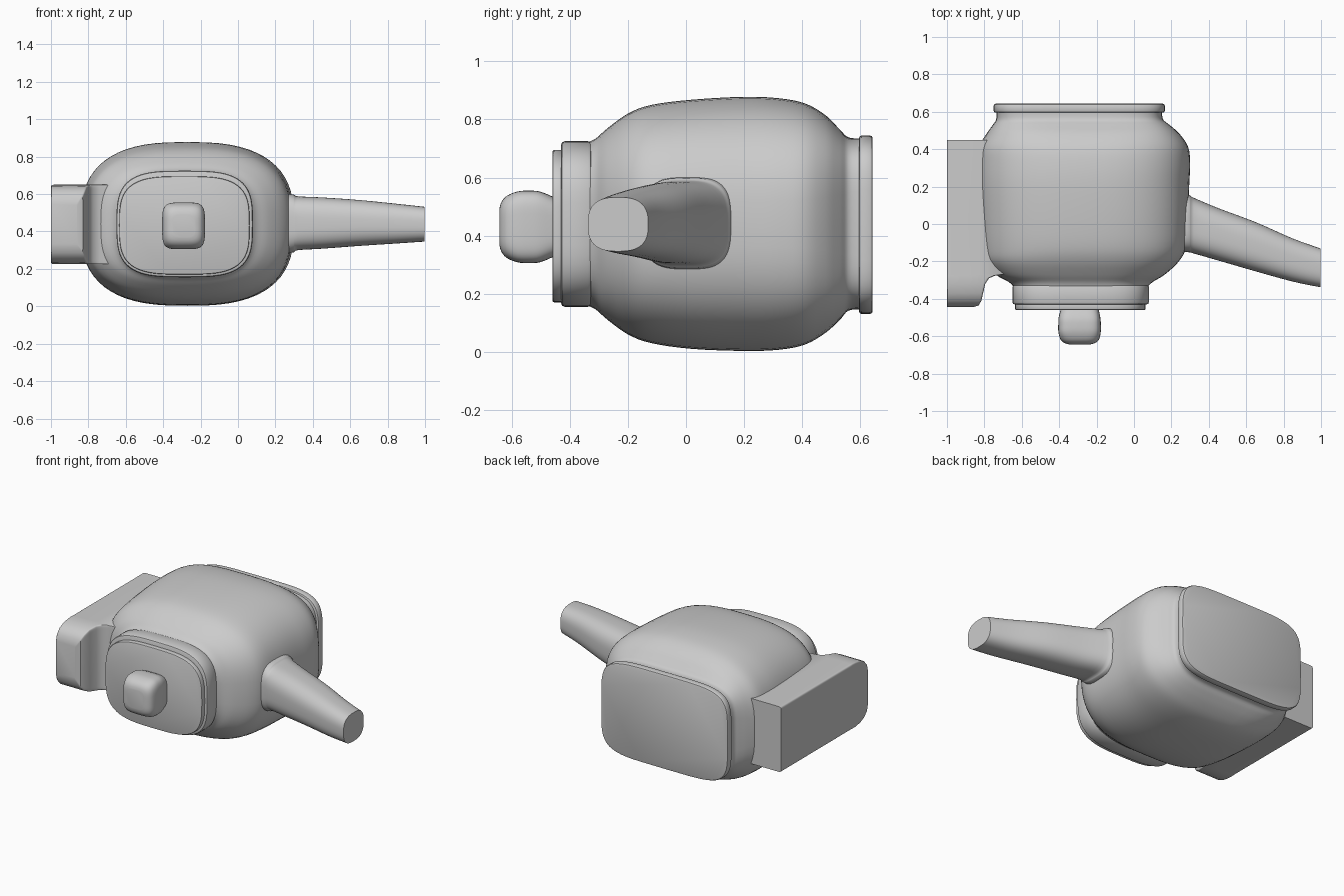
import bpy, bmesh
from math import cos, sin, tau, copysign, radians


def spline(rows, steps):
    """Catmull-Rom interpolation of section rows."""
    out = []
    for i in range(len(rows) - 1):
        a, b = rows[max(i - 1, 0)], rows[i]
        c, d = rows[i + 1], rows[min(i + 2, len(rows) - 1)]
        for s in range(steps):
            t = s / steps
            out.append([0.5 * (2 * q + (r - p) * t + (2 * p - 5 * q + 4 * r - w) * t * t
                               + (3 * q - p - 3 * r + w) * t ** 3)
                        for p, q, r, w in zip(a, b, c, d)])
    return out + [list(rows[-1])]


def loft(name, axis, rows, steps=1, sides=64, angle=35):
    """Rows: position on axis, low/high across, low/high z, squareness exponent."""
    bm = bmesh.new()
    rings = []
    for p, u0, u1, z0, z1, n in spline(rows, steps):
        ring = []
        for k in range(sides):
            c, s = cos(tau * k / sides), sin(tau * k / sides)
            u = (u0 + u1) / 2 + (u1 - u0) / 2 * copysign(abs(c) ** (2 / n), c)
            z = (z0 + z1) / 2 + (z1 - z0) / 2 * copysign(abs(s) ** (2 / n), s)
            ring.append(bm.verts.new((u, p, z) if axis == 'y' else (p, u, z)))
        rings.append(ring)
    for a, b in zip(rings, rings[1:]):
        for k in range(sides):
            j = (k + 1) % sides
            bm.faces.new((a[k], a[j], b[j], b[k]))
    bm.faces.new(rings[0])
    bm.faces.new(rings[-1])
    bmesh.ops.recalc_face_normals(bm, faces=bm.faces)
    me = bpy.data.meshes.new(name)
    bm.to_mesh(me)
    bm.free()
    ob = bpy.data.objects.new(name, me)
    bpy.context.collection.objects.link(ob)
    bpy.ops.object.select_all(action='DESELECT')
    ob.select_set(True)
    bpy.context.view_layer.objects.active = ob
    bpy.ops.object.shade_smooth_by_angle(angle=radians(angle))
    return ob


def slab(name, y0, y1, u0, u1, z0, z1, n, r):
    """Flat rounded plate with softened rims."""
    q = r * 0.3
    return loft(name, 'y', [
        (y0, u0 + r, u1 - r, z0 + r, z1 - r, n),
        (y0 + q, u0 + q, u1 - q, z0 + q, z1 - q, n),
        (y0 + r, u0, u1, z0, z1, n),
        (y1 - r, u0, u1, z0, z1, n),
        (y1 - q, u0 + q, u1 - q, z0 + q, z1 - q, n),
        (y1, u0 + r, u1 - r, z0 + r, z1 - r, n)])


# Pot body, lying with its axis along y
loft('pot_body', 'y', [
    (-0.34, -0.64, 0.07, 0.16, 0.72, 3.2),
    (-0.31, -0.67, 0.10, 0.145, 0.735, 3.0),
    (-0.27, -0.74, 0.165, 0.11, 0.77, 2.9),
    (-0.20, -0.80, 0.24, 0.06, 0.82, 2.8),
    (-0.12, -0.82, 0.28, 0.03, 0.85, 2.7),
    (0.02, -0.83, 0.29, 0.01, 0.868, 2.7),
    (0.20, -0.84, 0.295, 0.003, 0.878, 2.7),
    (0.32, -0.84, 0.30, 0.007, 0.873, 2.75),
    (0.41, -0.83, 0.29, 0.025, 0.855, 2.9),
    (0.48, -0.79, 0.245, 0.065, 0.815, 3.3),
    (0.53, -0.755, 0.19, 0.11, 0.765, 4.0),
    (0.56, -0.737, 0.155, 0.142, 0.738, 4.5),
    (0.61, -0.735, 0.15, 0.145, 0.735, 4.8)], steps=4)

# Foot plate at the back
slab('base_plate', 0.595, 0.643, -0.75, 0.165, 0.13, 0.745, 5, 0.010)

# Collar, lid and knob at the front
slab('collar', -0.43, -0.325, -0.65, 0.08, 0.155, 0.725, 3.4, 0.012)
slab('lid', -0.46, -0.42, -0.635, 0.062, 0.17, 0.695, 3.4, 0.006)
loft('lid_knob', 'y', [
    (-0.643, -0.35, -0.23, 0.37, 0.49, 4),
    (-0.636, -0.373, -0.207, 0.345, 0.515, 4),
    (-0.617, -0.393, -0.187, 0.323, 0.537, 4),
    (-0.58, -0.404, -0.178, 0.308, 0.552, 4.5),
    (-0.54, -0.405, -0.177, 0.305, 0.555, 4.5),
    (-0.50, -0.403, -0.18, 0.309, 0.551, 4.5),
    (-0.45, -0.39, -0.19, 0.33, 0.53, 4)], steps=3, angle=60)

# Spout, bending forward as it tapers
loft('spout', 'x', [
    (0.10, -0.14, 0.22, 0.28, 0.60, 3.2),
    (0.28, -0.15, 0.160, 0.285, 0.60, 3.2),
    (0.32, -0.158, 0.140, 0.30, 0.588, 3.0),
    (0.45, -0.195, 0.085, 0.308, 0.582, 2.8),
    (0.65, -0.253, 0.010, 0.323, 0.568, 2.7),
    (0.85, -0.308, -0.078, 0.336, 0.548, 2.7),
    (0.996, -0.338, -0.130, 0.346, 0.532, 2.7)], steps=4)

# Solid block handle with rounded front end and fillet to the body
loft('handle', 'y', [
    (-0.445, -1.0, -0.86, 0.33, 0.545, 30),
    (-0.435, -1.0, -0.83, 0.285, 0.59, 30),
    (-0.41, -1.0, -0.816, 0.255, 0.62, 30),
    (-0.37, -1.0, -0.807, 0.235, 0.64, 30),
    (-0.32, -1.0, -0.795, 0.226, 0.648, 30),
    (-0.29, -1.0, -0.775, 0.225, 0.65, 30),
    (-0.275, -1.0, -0.74, 0.225, 0.65, 30),
    (-0.268, -1.0, -0.68, 0.225, 0.65, 30),
    (0.45, -1.0, -0.68, 0.225, 0.65, 30)], sides=48)
